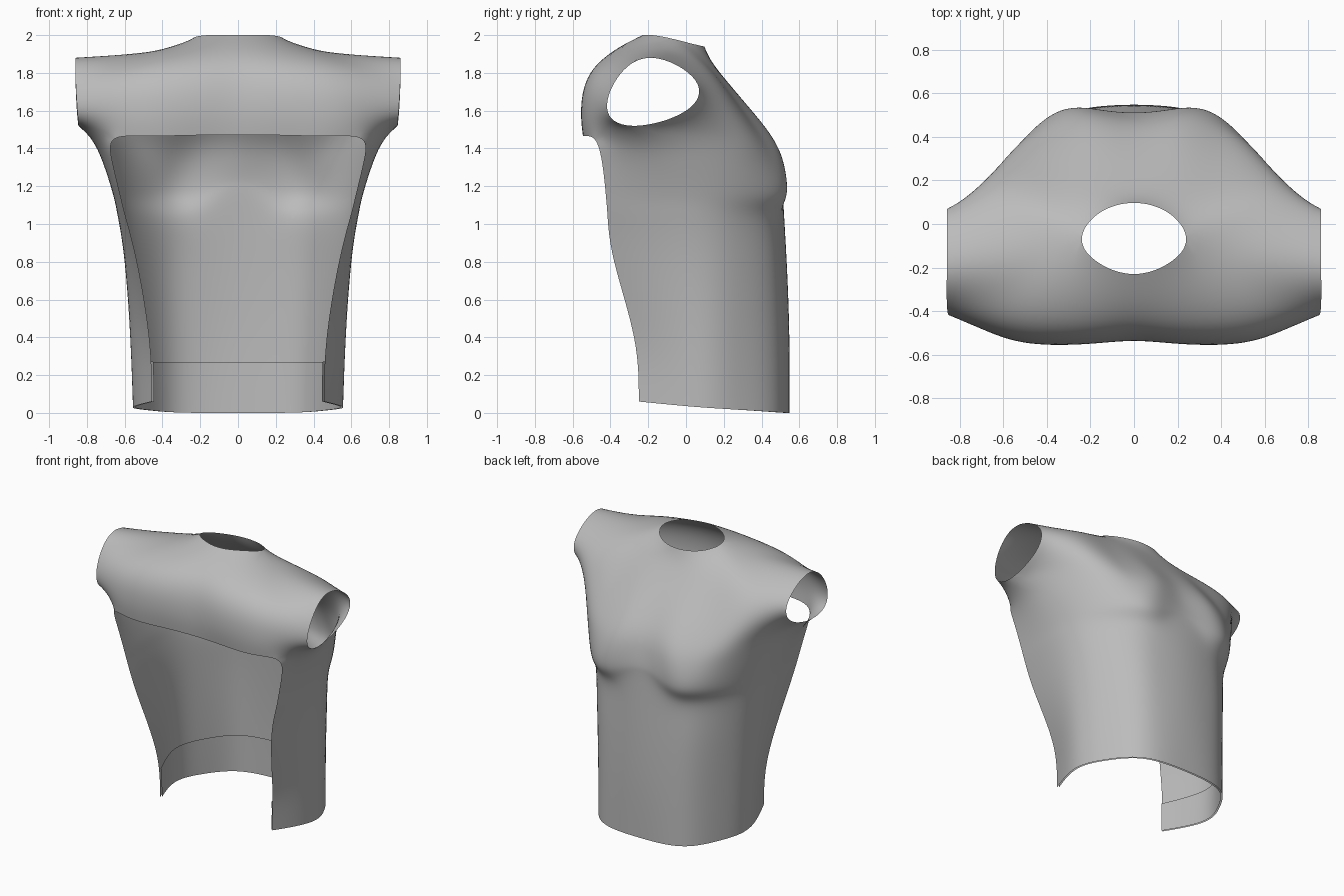
import bpy
import bmesh
from mathutils import Vector

cube = bpy.data.objects.get("Cube")
if cube:
    bpy.data.objects.remove(cube, do_unlink=True)

# One plain grey cloth for everything
cloth = bpy.data.materials.new("grey_cloth")
cloth.use_nodes = True
grey = (0.5, 0.5, 0.5, 1)
cloth.diffuse_color = grey
cloth.node_tree.nodes["Principled BSDF"].inputs["Base Color"].default_value = grey

# Waist and chest sections: height, then (x, y, optional rise) from centre back
# round to the side, ending with the edge of the front opening
sections = [
    (0.0, (0, .547), (.2, .535), (.37, .465), (.495, .29), (.555, .06), (.455, -.25)),
    (0.4, (0, .547), (.2, .53), (.37, .46), (.505, .285), (.57, .05), (.47, -.275)),
    (0.8, (0, .533), (.2, .515), (.375, .45), (.525, .275), (.6, .02), (.535, -.38)),
    (1.04, (0, .515, .09), (.2, .508, .02), (.38, .445), (.54, .275), (.635, 0), (.595, -.415)),
    (1.16, (0, .51, .07), (.23, .533, .01), (.4, .485), (.56, .295), (.66, -.02), (.625, -.425)),
    (1.33, (0, .49), (.22, .515), (.4, .46), (.59, .29), (.715, -.08), (.665, -.445)),
]


def hem_height(y):
    """The hem rises towards the front."""
    return max(0, .035 - .065 * y) if y > -.2 else .06


# Shared seams: armpit, shoulder line and sleeve top
armpit = (.845, -.26, 1.52)
neck_side = (.24, -.07, 1.98)
shoulder = (.5, -.14, 1.907)
sleeve_top = (.86, -.18, 1.88)

# Shoulder-blade side, from armpit level up to the neck
upper_back = [
    [(0, .43, 1.48), (.2, .435, 1.49), (.4, .385, 1.48), (.625, .262, 1.47), armpit],
    [(0, .28, 1.68), (.2, .275, 1.68), (.4, .25, 1.67), (.645, .222, 1.63), (.853, 0, 1.6)],
    [(0, .15, 1.84), (.18, .14, 1.84), (.36, .1, 1.85), (.6, .1, 1.81), (.86, .05, 1.76)],
    [(0, .097, 1.94), (.16, .05, 1.95), neck_side, shoulder, sleeve_top],
]

# Front yoke, from the lip of the opening up to the neck
yoke = [
    [(0, -.53, 1.47), (.22, -.54, 1.47), (.48, -.54, 1.465), (.655, -.485, 1.45), armpit],
    [(0, -.535, 1.64), (.22, -.55, 1.64), (.48, -.545, 1.63), (.68, -.49, 1.61), (.85, -.413, 1.59)],
    [(0, -.46, 1.85), (.2, -.465, 1.85), (.44, -.445, 1.84), (.65, -.405, 1.81), (.86, -.365, 1.77)],
    [(0, -.23, 2), (.16, -.18, 2), neck_side, shoulder, sleeve_top],
]


def lift(section):
    """Turn a section into 3D points; the lowest one follows the hem."""
    z, *points = section
    return [(x, y, z + sum(rise) if z else hem_height(y)) for x, y, *rise in points]


def add_sheet(bm, rows):
    """Lay a quad sheet through rows of points, on both sides of the body."""
    for side in (1, -1):
        grid = [[bm.verts.new((side * x, y, z)) for x, y, z in row] for row in rows]
        for low, high in zip(grid, grid[1:]):
            for i in range(len(low) - 1):
                bm.faces.new((low[i], low[i + 1], high[i + 1], high[i]))


def make_object(name, bm):
    mesh = bpy.data.meshes.new(name)
    bm.to_mesh(mesh)
    bm.free()
    mesh.materials.append(cloth)
    mesh.shade_smooth()
    obj = bpy.data.objects.new(name, mesh)
    bpy.context.collection.objects.link(obj)
    return obj


# Garment body: back sheet, side panels and yoke welded together
lower = [lift(section) for section in sections]
bm = bmesh.new()
add_sheet(bm, [row[:5] for row in lower] + upper_back)
add_sheet(bm, [[row[5], row[4]] for row in lower] + [yoke[0][3:]])
add_sheet(bm, yoke)
bmesh.ops.remove_doubles(bm, verts=bm.verts, dist=0.0005)
bmesh.ops.recalc_face_normals(bm, faces=bm.faces)
centre_back = min(bm.faces, key=lambda f: (f.calc_center_median() - Vector((.1, .54, .2))).length)
if centre_back.normal.y < 0:
    bmesh.ops.reverse_faces(bm, faces=bm.faces)
body = make_object("garment_body", bm)

smooth = body.modifiers.new("smooth", 'SUBSURF')
smooth.levels = smooth.render_levels = 3
smooth.boundary_smooth = 'PRESERVE_CORNERS'

# Push the cage outwards until the smoothed cloth passes through the planned points
planned = [v.co.copy() for v in body.data.vertices]
for step in range(7):
    graph = bpy.context.evaluated_depsgraph_get()
    settled = [v.co.copy() for v in body.evaluated_get(graph).data.vertices[:len(planned)]]
    for vert, goal, now in zip(body.data.vertices, planned, settled):
        vert.co += goal - now
    body.data.update()
    body.update_tag()
    bpy.context.view_layer.update()

# Hem facing: a thin band inside the bottom edge
bm = bmesh.new()
graph = bpy.context.evaluated_depsgraph_get()
bm.from_mesh(body.evaluated_get(graph).data)
bmesh.ops.bisect_plane(bm, geom=bm.verts[:] + bm.edges[:] + bm.faces[:],
                       plane_co=(0, 0, .27), plane_no=(0, 0, 1), clear_outer=True)
bm.normal_update()
for vert in bm.verts:
    vert.co -= vert.normal * .012
make_object("hem_facing", bm)
